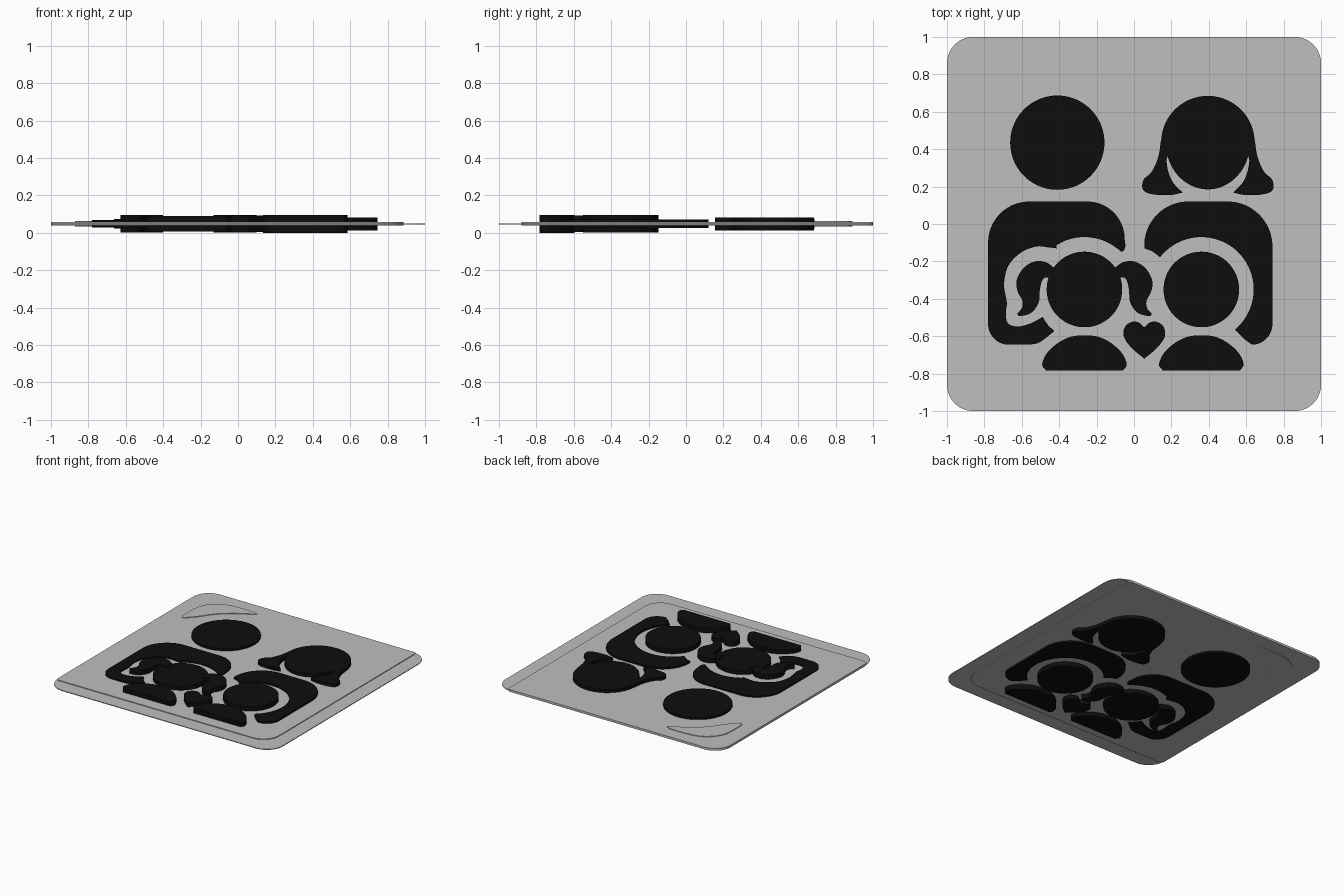
import bpy, bmesh
from math import cos, sin, radians
from mathutils import Vector

cube = bpy.data.objects.get("Cube")
if cube:
    bpy.data.objects.remove(cube, do_unlink=True)

MID = 0.048  # every part is centred on this height


def material(name, value):
    m = bpy.data.materials.new(name)
    m.use_nodes = True
    color = (value, value, value, 1)
    m.diffuse_color = color
    m.node_tree.nodes["Principled BSDF"].inputs["Base Color"].default_value = color
    return m


GREY = material("light grey", 0.52)
BLACK = material("black", 0.004)


def arc(cx, cy, rx, start, end, ry=None, steps=40):
    ry = ry or rx
    angles = [radians(start + (end - start) * i / steps) for i in range(steps + 1)]
    return [(cx + rx * cos(a), cy + ry * sin(a)) for a in angles]


def spline(points, steps=5):
    """Smooth open curve through the points."""
    p = [Vector(q) for q in points]
    p = [p[0] * 2 - p[1]] + p + [p[-1] * 2 - p[-2]]
    out = []
    for a, b, c, d in zip(p, p[1:], p[2:], p[3:]):
        for i in range(steps):
            t = i / steps
            out.append(0.5 * (2 * b + (c - a) * t + (2 * a - 5 * b + 4 * c - d) * t ** 2
                              + (3 * b - a - 3 * c + d) * t ** 3))
    return [tuple(v) for v in out] + [tuple(points[-1])]


def mirror(points, cx):
    return [(2 * cx - x, y) for x, y in reversed(points)]


def shift(points, cx):
    return [(x + cx, y) for x, y in points]


def rounded_box(x0, x1, y0, y1, radii):
    """Corner radii run: back right, back left, front left, front right."""
    out = []
    corners = [(x1, y1, -1, -1), (x0, y1, 1, -1), (x0, y0, 1, 1), (x1, y0, -1, 1)]
    for i, ((x, y, sx, sy), r) in enumerate(zip(corners, radii)):
        out += arc(x + sx * r, y + sy * r, r, 90 * i, 90 * i + 90, steps=10)
    return out


def slab(name, outline, half, mat=BLACK):
    """Extrude a flat outline evenly above and below the middle height."""
    clean = []
    for q in outline:
        if not clean or (Vector(q) - Vector(clean[-1])).length > 1e-4:
            clean.append(q)
    if (Vector(clean[0]) - Vector(clean[-1])).length < 1e-4:
        clean.pop()
    bm = bmesh.new()
    face = bm.faces.new([bm.verts.new((x, y, MID - half)) for x, y in clean])
    top = bmesh.ops.extrude_face_region(bm, geom=[face])["geom"]
    bmesh.ops.translate(bm, vec=(0, 0, 2 * half),
                        verts=[v for v in top if isinstance(v, bmesh.types.BMVert)])
    bmesh.ops.recalc_face_normals(bm, faces=bm.faces)
    mesh = bpy.data.meshes.new(name)
    bm.to_mesh(mesh)
    bm.free()
    mesh.materials.append(mat)
    ob = bpy.data.objects.new(name, mesh)
    bpy.context.collection.objects.link(ob)
    ob.select_set(True)
    bpy.context.view_layer.objects.active = ob


bpy.ops.object.select_all(action='DESELECT')

# Backing plate, thicker panel and corner highlight
slab("plate", rounded_box(-1, 1, -1, 1, [0.14] * 4), 0.003, GREY)
slab("panel", rounded_box(-1, 0.885, -0.88, 1, [0.02, 0.14, 0.03, 0.14]), 0.009, GREY)
slab("corner_highlight",
     spline([(-0.85, 0.51), (-0.87, 0.55), (-0.865, 0.72), (-0.81, 0.82), (-0.70, 0.88),
             (-0.50, 0.89), (-0.44, 0.87)])
     + spline([(-0.44, 0.87), (-0.58, 0.79), (-0.69, 0.70), (-0.78, 0.58), (-0.85, 0.51)]),
     0.014, GREY)

# Father
slab("father_head", arc(-0.41, 0.435, 0.252, 0, 360, steps=72), 0.026)
slab("father_body",
     arc(-0.56, -0.10, 0.22, 180, 90)
     + arc(-0.25, -0.08, 0.20, 90, 0)
     + spline([(-0.05, -0.08), (-0.047, -0.125), (-0.065, -0.148), (-0.09, -0.13)])
     + arc(-0.265, -0.35, 0.28, 52, 122)
     + spline([(-0.413, -0.13), (-0.46, -0.125), (-0.52, -0.12), (-0.60, -0.15), (-0.67, -0.22),
               (-0.695, -0.32), (-0.68, -0.42), (-0.685, -0.47), (-0.675, -0.53),
               (-0.62, -0.548), (-0.55, -0.53), (-0.488, -0.497)])
     + spline([(-0.488, -0.497), (-0.46, -0.54), (-0.425, -0.572)])
     + spline([(-0.425, -0.572), (-0.50, -0.63), (-0.55, -0.645)])
     + arc(-0.67, -0.535, 0.11, 270, 180), 0.020)

# Mother: face, hair dome and two flared locks
MX = 0.395
slab("mother_face", arc(MX, 0.435, 0.225, 0, 360, 0.25, 72), 0.035)
slab("mother_hair_dome", arc(MX, 0.435, 0.25, -8, 188), 0.035)
lock = (spline([(0.235, 0.50), (0.25, 0.45), (0.265, 0.36), (0.30, 0.28), (0.345, 0.235),
                (0.345, 0.18), (0.29, 0.158), (0.20, 0.155), (0.135, 0.168)])
        + spline([(0.135, 0.168), (0.185, 0.22), (0.212, 0.28), (0.222, 0.34)])
        + [(0.222, 0.34), (0.20, 0.42)])
lock = shift(lock, MX)
slab("mother_left_lock", lock, 0.035)
slab("mother_right_lock", mirror(lock, MX), 0.035)
slab("mother_body",
     arc(0.29, -0.115, 0.235, 180, 90)
     + arc(0.50, -0.12, 0.24, 90, 0)
     + arc(0.63, -0.535, 0.11, 0, -90)
     + spline([(0.63, -0.645), (0.59, -0.615), (0.54, -0.565)])
     + arc(0.36, -0.35, 0.28, -50, 142)
     + spline([(0.139, -0.178), (0.10, -0.148), (0.055, -0.13)]), 0.023)

# Children: heads and shoulders
GX, BX = -0.265, 0.36
shoulder = spline([(0, -0.595), (0.07, -0.602), (0.14, -0.635), (0.20, -0.69),
                   (0.226, -0.75), (0.207, -0.782)])
for who, cx, head, body in (("girl", GX, 0.040, 0.042), ("boy", BX, 0.046, 0.048)):
    slab(who + "_head", arc(cx, -0.35, 0.202, 0, 360, steps=72), head)
    slab(who + "_body", shift(shoulder + mirror(shoulder, 0), cx), body)

# Girl's two pigtails
pigtail = spline([(-0.40, -0.25), (-0.43, -0.232), (-0.47, -0.205), (-0.53, -0.20),
                  (-0.59, -0.235), (-0.627, -0.30), (-0.622, -0.36), (-0.597, -0.41),
                  (-0.60, -0.45), (-0.623, -0.478), (-0.61, -0.492), (-0.55, -0.475),
                  (-0.51, -0.42), (-0.503, -0.35), (-0.49, -0.30), (-0.465, -0.285),
                  (-0.42, -0.31)])
slab("girl_right_pigtail", pigtail, 0.047)
slab("girl_left_pigtail", mirror(pigtail, GX), 0.047)

# Heart between the children
lobe = spline([(0, -0.552), (0.03, -0.527), (0.065, -0.523), (0.10, -0.545), (0.112, -0.585),
               (0.098, -0.625), (0.06, -0.67), (0, -0.72)])
slab("heart", shift(lobe + mirror(lobe, 0), 0.055), 0.044)

bpy.ops.object.shade_smooth_by_angle(angle=radians(30))
